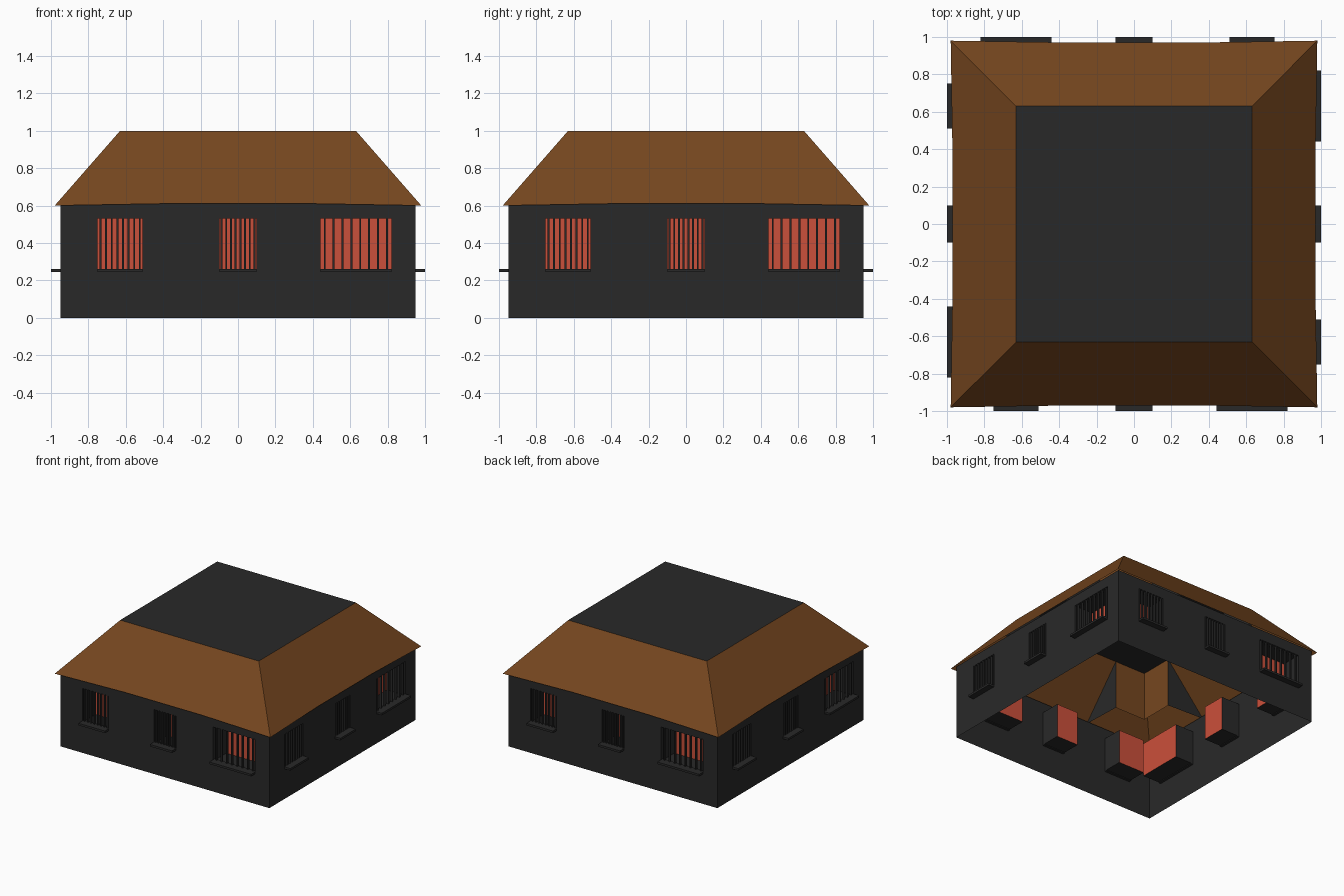
import bpy, bmesh

if "Cube" in bpy.data.objects:
    bpy.data.objects.remove(bpy.data.objects["Cube"])

W, D = 0.95, 0.78                      # wall plane, back of window recess
WINDOWS = [(-0.75, -0.51), (-0.10, 0.10), (0.44, 0.82)]
Z0, Z1, EAVE, TOP = 0.25, 0.53, 0.60, 1.0


def material(name, rgb):
    m = bpy.data.materials.new(name)
    m.diffuse_color = (*rgb, 1)
    m.use_nodes = True
    m.node_tree.nodes["Principled BSDF"].inputs["Base Color"].default_value = m.diffuse_color
    return m


CHARCOAL = material("charcoal", (0.022, 0.022, 0.022))
BROWN = material("brown_roof", (0.18, 0.062, 0.0135))
RED = material("red_panel", (0.60, 0.08, 0.043))


def turn(p, k):
    """Rotate a point by k quarter turns about z."""
    x, y, z = p
    for _ in range(k):
        x, y = -y, x
    return x, y, z


def build(name, faces, mat, turns=4):
    """Make one object from front-side faces repeated around the house."""
    bm = bmesh.new()
    for k in range(turns):
        for f in faces:
            bm.faces.new([bm.verts.new(turn(p, k)) for p in f])
    bmesh.ops.remove_doubles(bm, verts=bm.verts, dist=0.0005)
    me = bpy.data.meshes.new(name)
    bm.to_mesh(me)
    bm.free()
    me.materials.append(mat)
    ob = bpy.data.objects.new(name, me)
    bpy.context.collection.objects.link(ob)
    return ob


def front(x0, x1, z0, z1, y):
    return [(x0, y, z0), (x1, y, z0), (x1, y, z1), (x0, y, z1)]


def level(x0, x1, y0, y1, z):
    return [(x0, y0, z), (x1, y0, z), (x1, y1, z), (x0, y1, z)]


def side(y0, y1, z0, z1, x):
    return [(x, y0, z0), (x, y1, z0), (x, y1, z1), (x, y0, z1)]


def box(x0, x1, y0, y1, z0, z1):
    return [front(x0, x1, z0, z1, y0), front(x0, x1, z0, z1, y1)[::-1],
            level(x0, x1, y0, y1, z1), level(x0, x1, y0, y1, z0)[::-1],
            side(y0, y1, z0, z1, x1), side(y0, y1, z0, z1, x0)[::-1]]


# Walls: a grid of panels with three open window cells per side
xs = [-W] + [x for w in WINDOWS for x in w] + [W]
zs = [0, Z0, Z1, 0.615]
walls = [front(xs[i], xs[i + 1], zs[j], zs[j + 1], -W)
         for i in range(7) for j in range(3) if not (j == 1 and i % 2)]
build("walls", walls, CHARCOAL)

# Window recesses, red panels, sills and bars
recess, panels, sills, bars = [], [], [], []
for a, b in WINDOWS:
    recess += [level(a, b, -W, -D, Z0), level(a, b, -W, -D, Z1)[::-1],
               side(-W, -D, Z0, Z1, a), side(-W, -D, Z0, Z1, b)[::-1]]
    panels.append(front(a, b, Z0, Z1, -D))
    sills += box(a, b, -1.0, -0.93, 0.245, 0.262)
    for i in range(8):
        x = a + (b - a) * (i + 0.5) / 8
        bars += box(x - 0.005, x + 0.005, -0.948, -0.93, 0.262, Z1)
build("window_recesses", recess, CHARCOAL)
build("window_panels", panels, RED)
build("window_sills", sills, CHARCOAL)
build("window_bars", bars, CHARCOAL)

# Roof slopes, with the eave drawn in slightly between the corners
E, M, R, C = 0.98, 0.97, 0.63, 0.35
ZM = 0.611
slope = [(-E, -E, EAVE), (-C, -M, ZM), (C, -M, ZM), (E, -E, EAVE),
         (R, -R, TOP), (-R, -R, TOP)]
build("roof_slopes", [slope], BROWN)
build("roof_top", [level(-R, R, -R, R, TOP)], CHARCOAL, turns=1)

# Roof corners inside: upright backs with dark end caps, open below
back = front(-R, -C, EAVE, TOP, -R)[::-1]
cap = [(-C, -M, ZM), (-C, -R, EAVE), (-C, -R, TOP)]


def mirrored(f):
    return [(y, x, z) for x, y, z in f][::-1]


build("roof_corner_backs", [back, mirrored(back)], BROWN)
build("roof_corner_caps", [cap, mirrored(cap)], CHARCOAL)
